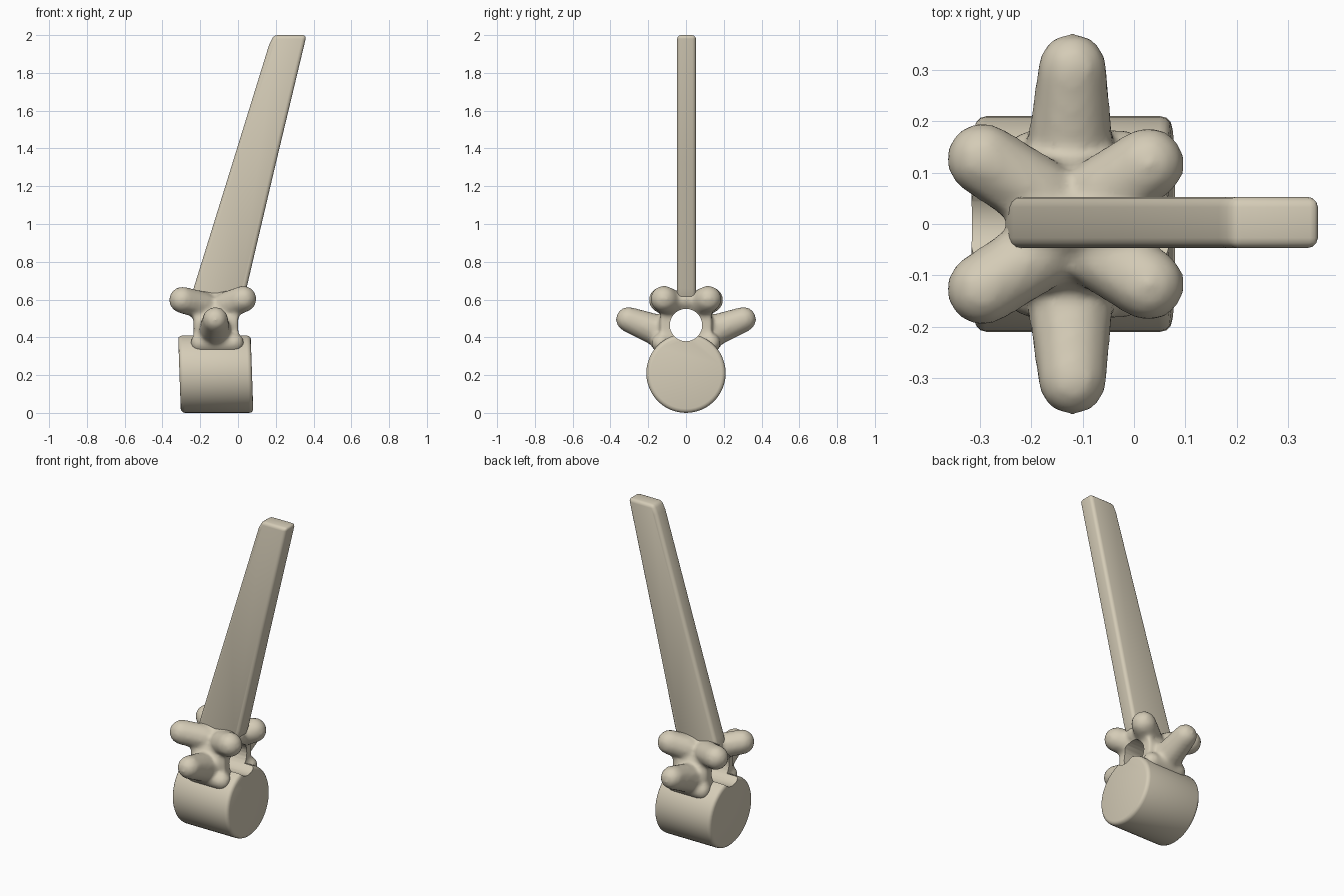
import bpy, bmesh, math
from mathutils import Vector, Matrix

if "Cube" in bpy.data.objects:
    bpy.data.objects.remove(bpy.data.objects["Cube"])

bone = bpy.data.materials.new("bone beige")
bone.diffuse_color = (0.66, 0.60, 0.47, 1)
bone.use_nodes = True
bone.node_tree.nodes["Principled BSDF"].inputs["Base Color"].default_value = bone.diffuse_color


def make(name, bm):
    bmesh.ops.recalc_face_normals(bm, faces=bm.faces)
    me = bpy.data.meshes.new(name)
    bm.to_mesh(me)
    bm.free()
    ob = bpy.data.objects.new(name, me)
    bpy.context.collection.objects.link(ob)
    me.materials.append(bone)
    return ob


def x_cylinder(bm, radius, x0, x1, z, sides=48):
    m = Matrix.Translation(((x0 + x1) / 2, 0, z)) @ Matrix.Rotation(math.pi / 2, 4, 'Y')
    return bmesh.ops.create_cone(bm, cap_ends=True, segments=sides, radius1=radius,
                                 radius2=radius, depth=x1 - x0, matrix=m)['verts']


def limb(bm, a, ra, b, rb):
    # rounded tapering limb: convex hull around two balls
    part = bmesh.new()
    for p, r in ((a, ra), (b, rb)):
        bmesh.ops.create_icosphere(part, subdivisions=2, radius=r,
                                   matrix=Matrix.Translation(Vector(p)))
    res = bmesh.ops.convex_hull(part, input=part.verts)
    bmesh.ops.delete(part, geom=[v for v in res['geom_interior']
                                 if isinstance(v, bmesh.types.BMVert)], context='VERTS')
    tmp = bpy.data.meshes.new("tmp")
    part.to_mesh(tmp)
    part.free()
    bm.from_mesh(tmp)
    bpy.data.meshes.remove(tmp)


def apply_all(ob):
    dg = bpy.context.evaluated_depsgraph_get()
    me = bpy.data.meshes.new_from_object(ob.evaluated_get(dg))
    ob.modifiers.clear()
    ob.data = me


def bevel(ob, width, angle=40):
    m = ob.modifiers.new("bevel", 'BEVEL')
    m.width, m.segments, m.limit_method = width, 3, 'ANGLE'
    m.angle_limit = math.radians(angle)


# canal cutter
bm = bmesh.new()
x_cylinder(bm, 0.086, -0.6, 0.6, 0.465, 24)
cutter = make("canal_cutter", bm)
cutter.hide_render = True


def cut_canal(ob):
    m = ob.modifiers.new("canal", 'BOOLEAN')
    m.operation, m.object, m.solver = 'DIFFERENCE', cutter, 'EXACT'


# vertebral body: short drum leaning slightly
bm = bmesh.new()
for v in x_cylinder(bm, 0.21, -0.31, 0.074, 0.21):
    v.co.x -= 0.035 * (v.co.z - 0.21)
body = make("vertebral_body", bm)
bevel(body, 0.022)
cut_canal(body)

# neural arch with all knobs and side processes, blended together
bm = bmesh.new()
x_cylinder(bm, 0.14, -0.235, 0.0, 0.475, 32)
limb(bm, (-0.19, 0, 0.60), 0.06, (-0.02, 0, 0.60), 0.06)
for s in (-1, 1):
    limb(bm, (-0.125, s * 0.12, 0.425), 0.09, (-0.12, s * 0.305, 0.495), 0.069)
    limb(bm, (-0.19, s * 0.06, 0.57), 0.075, (-0.295, s * 0.127, 0.598), 0.073)
    limb(bm, (-0.06, s * 0.06, 0.57), 0.075, (0.028, s * 0.118, 0.603), 0.073)
    limb(bm, (-0.20, s * 0.13, 0.37), 0.055, (-0.02, s * 0.13, 0.37), 0.055)
arch = make("neural_arch", bm)
rm = arch.modifiers.new("blend", 'REMESH')
rm.mode, rm.voxel_size = 'VOXEL', 0.012
sm = arch.modifiers.new("soften", 'SMOOTH')
sm.factor, sm.iterations = 0.5, 10
cut_canal(arch)

# spinous process: long leaning slab
bm = bmesh.new()
outline = [(-0.255, 0.575), (0.018, 0.575), (0.045, 0.66), (0.2, 1.32),
           (0.363, 2.0), (0.19, 2.0), (0.165, 1.95), (-0.03, 1.32), (-0.235, 0.66)]
face = bm.faces.new([bm.verts.new((x, -0.047, z)) for x, z in outline])
ext = bmesh.ops.extrude_face_region(bm, geom=[face])['geom']
bmesh.ops.translate(bm, vec=(0, 0.1, 0),
                    verts=[v for v in ext if isinstance(v, bmesh.types.BMVert)])
spine = make("spinous_process", bm)
bevel(spine, 0.02)

# bake modifiers and shade
for ob in (body, arch, spine):
    apply_all(ob)
bpy.data.objects.remove(cutter)
for ob in (body, arch, spine):
    bpy.ops.object.select_all(action='DESELECT')
    ob.select_set(True)
    bpy.context.view_layer.objects.active = ob
    bpy.ops.object.shade_smooth_by_angle(angle=math.radians(40))
